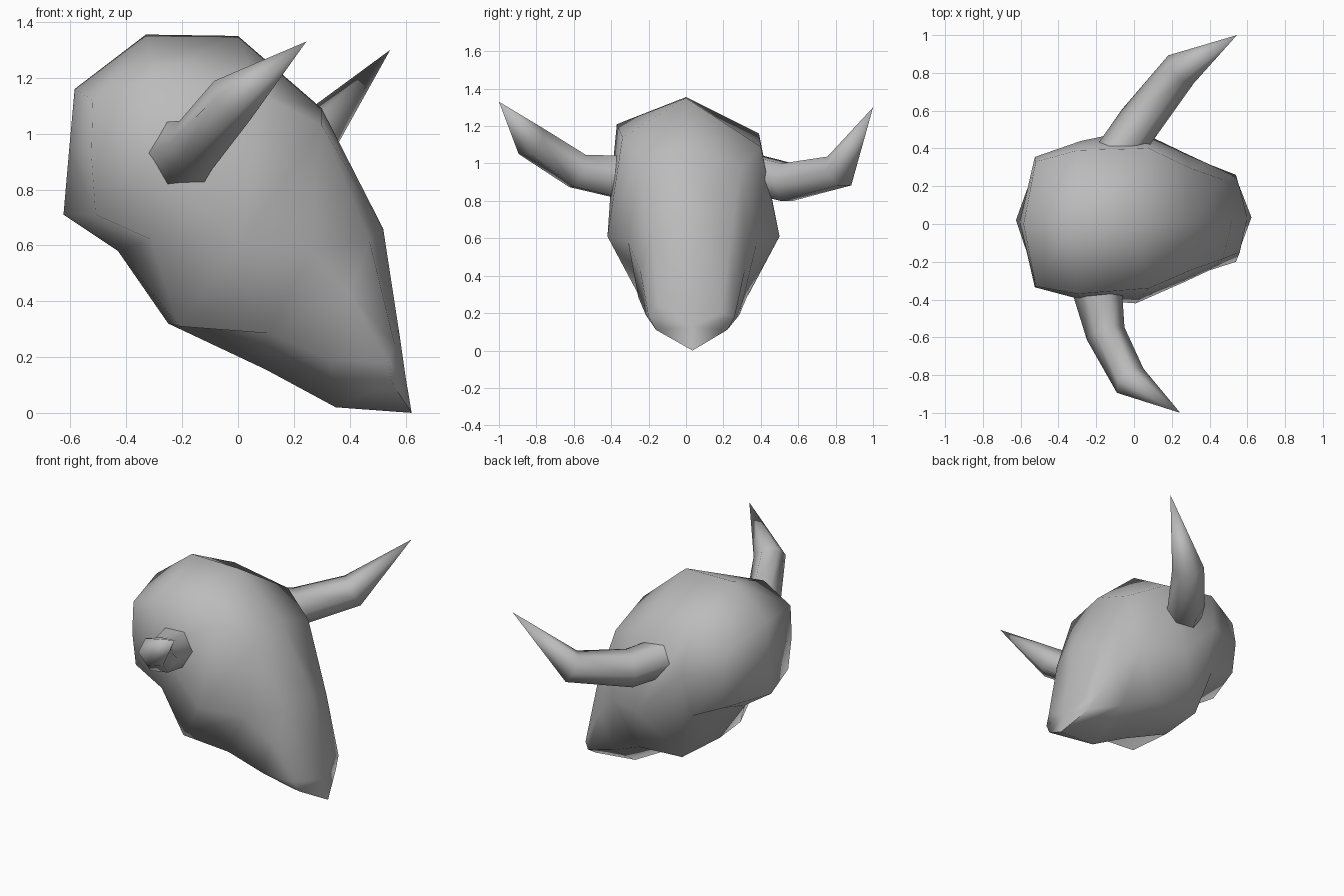
import bpy, bmesh, math
from mathutils import Vector

cube = bpy.data.objects.get("Cube")
if cube:
    bpy.data.objects.remove(cube, do_unlink=True)

# Single plain grey
grey = bpy.data.materials.new("plain_grey")
grey.use_nodes = True
grey.diffuse_color = (0.5, 0.5, 0.5, 1)
grey.node_tree.nodes["Principled BSDF"].inputs["Base Color"].default_value = (0.5, 0.5, 0.5, 1)


def loft(name, rings, start, end):
    """Skin a list of closed rings and close both ends with a fan to a point."""
    bm = bmesh.new()
    rows = [[bm.verts.new(p) for p in ring] for ring in rings]
    n = len(rows[0])
    for a, b in zip(rows, rows[1:]):
        for i in range(n):
            j = (i + 1) % n
            bm.faces.new((a[i], a[j], b[j], b[i]))
    for row, tip in ((rows[0], start), (rows[-1], end)):
        v = bm.verts.new(tip)
        for i in range(n):
            bm.faces.new((row[i], row[(i + 1) % n], v))
    bmesh.ops.recalc_face_normals(bm, faces=bm.faces[:])
    mesh = bpy.data.meshes.new(name)
    bm.to_mesh(mesh)
    bm.free()
    mesh.materials.append(grey)
    obj = bpy.data.objects.new(name, mesh)
    bpy.context.collection.objects.link(obj)
    bpy.ops.object.select_all(action='DESELECT')
    obj.select_set(True)
    bpy.context.view_layer.objects.active = obj
    bpy.ops.object.shade_smooth_by_angle(angle=math.radians(75))
    return obj


# Head sections from nape to snout:
# sideways shift, ridge, brow corner, cheek, jaw corner, underside
sections = [
    (0.01, (-0.585, 0, 1.16), (-0.52, 0.34, 1.12), (-0.525, 0.345, 0.92), (-0.51, 0.33, 0.71), (-0.625, 0.02, 0.71)),
    (0.02, (-0.33, 0, 1.355), (-0.30, 0.39, 1.21), (-0.28, 0.42, 0.90), (-0.31, 0.36, 0.62), (-0.43, 0.01, 0.58)),
    (0.04, (0.00, 0, 1.35), (0.08, 0.38, 1.14), (0.01, 0.46, 0.61), (-0.21, 0.30, 0.31), (-0.25, 0.01, 0.32)),
    (0.035, (0.30, 0.01, 1.09), (0.30, 0.28, 1.03), (0.26, 0.345, 0.58), (0.11, 0.29, 0.285), (0.10, 0.02, 0.155)),
    (0.035, (0.52, 0.02, 0.66), (0.47, 0.22, 0.62), (0.40, 0.28, 0.43), (0.33, 0.25, 0.19), (0.35, 0.02, 0.02)),
    (0.03, (0.58, 0.03, 0.27), (0.56, 0.18, 0.25), (0.54, 0.23, 0.18), (0.55, 0.19, 0.11), (0.622, 0.035, 0.0)),
]


def head_ring(section):
    shift, ridge, *side, under = section
    left = [(x, shift + y, z) for x, y, z in side]
    x, y, z = left[0]
    left[0] = (x, y - 0.02, z - 0.05)      # left brow sits a little lower
    right = [(x, shift - y, z) for x, y, z in reversed(side)]
    return [ridge, *left, under, *right]


loft("head", [head_ring(s) for s in sections], (-0.605, 0.01, 0.94), (0.60, 0.03, 0.13))


def horn(name, path, radii):
    """Six-sided bent horn running to a point."""
    pts = [Vector(p) for p in path]
    rings = []
    for i, r in enumerate(radii):
        ahead = (pts[i + 1] - pts[i]).normalized()
        back = (pts[i] - pts[i - 1]).normalized() if i else ahead
        turn = (ahead + back).to_track_quat('Z', 'Y')
        rings.append([pts[i] + turn @ Vector((r * math.cos(a), r * math.sin(a), 0))
                      for a in (k * math.pi / 3 for k in range(6))])
    return loft(name, rings, pts[0], pts[-1])


horn("left_horn", [(-0.11, 0.34, 0.95), (0.03, 0.54, 0.90), (0.25, 0.82, 0.96), (0.545, 1.00, 1.30)],
     [0.115, 0.115, 0.10])
horn("right_horn", [(-0.20, -0.32, 0.925), (-0.15, -0.58, 0.96), (-0.02, -0.83, 1.12), (0.245, -1.00, 1.33)],
     [0.135, 0.105, 0.095])
